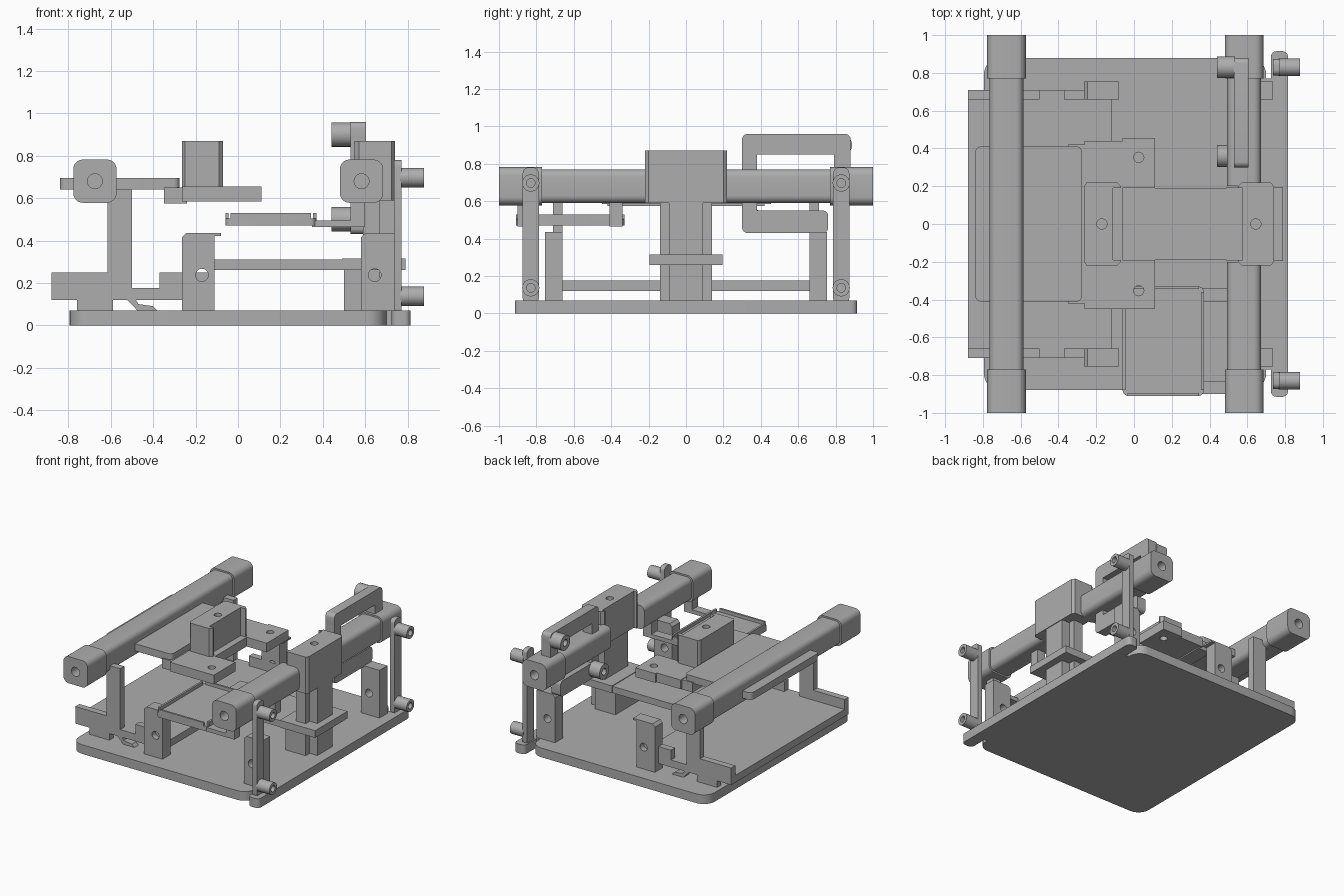
import bpy, bmesh, math

if "Cube" in bpy.data.objects:
    bpy.data.objects.remove(bpy.data.objects["Cube"])

grey = bpy.data.materials.new("plain grey")
grey.diffuse_color = (0.42, 0.42, 0.42, 1)
grey.use_nodes = True
grey.node_tree.nodes["Principled BSDF"].inputs["Base Color"].default_value = grey.diffuse_color


def prism(name, pts, axis, a, b, smooth=False):
    """Extrude a 2D outline along an axis between a and b."""
    place = {'x': lambda u, v, w: (w, u, v),
             'y': lambda u, v, w: (u, w, v),
             'z': lambda u, v, w: (u, v, w)}[axis]
    bm = bmesh.new()
    lo = [bm.verts.new(place(u, v, a)) for u, v in pts]
    hi = [bm.verts.new(place(u, v, b)) for u, v in pts]
    n = len(pts)
    bm.faces.new(lo)
    bm.faces.new(hi)
    for i in range(n):
        j = (i + 1) % n
        bm.faces.new((lo[i], lo[j], hi[j], hi[i]))
    bmesh.ops.recalc_face_normals(bm, faces=bm.faces)
    me = bpy.data.meshes.new(name)
    bm.to_mesh(me)
    bm.free()
    me.materials.append(grey)
    ob = bpy.data.objects.new(name, me)
    bpy.context.collection.objects.link(ob)
    if smooth:
        bpy.ops.object.select_all(action='DESELECT')
        ob.select_set(True)
        bpy.context.view_layer.objects.active = ob
        bpy.ops.object.shade_smooth_by_angle()
    return ob


def rect(u0, u1, v0, v1, r=0, seg=6):
    """Rectangle outline, optionally with rounded corners."""
    if r == 0:
        return [(u0, v0), (u1, v0), (u1, v1), (u0, v1)]
    pts = []
    for k, (cu, cv) in enumerate([(u1 - r, v1 - r), (u0 + r, v1 - r),
                                  (u0 + r, v0 + r), (u1 - r, v0 + r)]):
        for i in range(seg + 1):
            t = math.pi / 2 * (k + i / seg)
            pts.append((cu + r * math.cos(t), cv + r * math.sin(t)))
    return pts


def circle(u, v, r, n=24):
    return [(u + r * math.cos(2 * math.pi * i / n),
             v + r * math.sin(2 * math.pi * i / n)) for i in range(n)]


def box(name, x0, x1, y0, y1, z0, z1):
    return prism(name, rect(x0, x1, y0, y1), 'z', z0, z1)


def drill(ob, u, v, r, axis, a, b):
    """Cut a round hole with a hidden cutter."""
    cut = prism("hole_cutter", circle(u, v, r), axis, a, b)
    cut.hide_render = True
    cut.hide_viewport = True
    m = ob.modifiers.new("hole", 'BOOLEAN')
    m.operation = 'DIFFERENCE'
    m.solver = 'EXACT'
    m.object = cut


# base plate and the side strip
prism("base_plate", rect(-0.795, 0.70, -0.88, 0.88, 0.09), 'z', 0, 0.07, True)
box("base_joint", 0.69, 0.74, -0.77, 0.77, 0, 0.07)
prism("side_strip", rect(0.725, 0.815, -0.915, 0.915, 0.03), 'z', 0, 0.07, True)

# long beams with end caps; the right beam is split by its clamp
for side, cx, spans in (("left", -0.675, [(-0.78, 0.78)]),
                        ("right", 0.583, [(-0.78, -0.2), (0.2, 0.78)])):
    for a, b in spans:
        prism(side + "_beam", rect(cx - 0.09, cx + 0.09, 0.59, 0.77, 0.04),
              'y', a, b, True)
    for s in (-1, 1):
        cap = prism(side + "_beam_cap",
                    rect(cx - 0.102, cx + 0.102, 0.578, 0.782, 0.045),
                    'y', s * 0.77, s * 1.0, True)
        drill(cap, cx, 0.68, 0.035, 'y', s * 0.85, s * 1.05)

# two facing clamps, notched on the inner side
left_clamp = prism("left_clamp", [
    (-0.25, -0.22), (-0.09, -0.22), (-0.07, -0.2), (-0.07, -0.19), (-0.11, -0.19),
    (-0.11, 0.19), (-0.07, 0.19), (-0.07, 0.2), (-0.09, 0.22), (-0.25, 0.22),
    (-0.265, 0.2), (-0.265, -0.2)], 'z', 0.59, 0.87)
drill(left_clamp, -0.17, 0, 0.027, 'z', 0.7, 0.9)
right_clamp = prism("right_clamp", [
    (0.57, -0.22), (0.725, -0.22), (0.74, -0.2), (0.74, 0.2), (0.725, 0.22),
    (0.57, 0.22), (0.55, 0.2), (0.55, 0.19), (0.575, 0.19), (0.575, -0.19),
    (0.55, -0.19), (0.55, -0.2)], 'z', 0.59, 0.87)
drill(right_clamp, 0.645, 0, 0.027, 'z', 0.7, 0.9)

# forked plate under the left clamp
fork = prism("fork_plate", [
    (-0.262, -0.45), (0.11, -0.45), (0.11, -0.19), (-0.06, -0.19),
    (-0.06, 0.19), (0.11, 0.19), (0.11, 0.455), (-0.06, 0.455),
    (-0.06, 0.44), (-0.262, 0.44)], 'z', 0.585, 0.655)
for s in (-1, 1):
    drill(fork, 0.025, s * 0.353, 0.027, 'z', 0.5, 0.7)

# plate carried through the left beam
prism("beam_shelf", rect(-0.84, -0.275, -0.41, 0.41, 0.03), 'z', 0.64, 0.695, True)
box("shelf_bracket", -0.35, -0.24, -0.42, 0.42, 0.575, 0.65)

# central column and its long plate
box("column", 0.5, 0.67, -0.14, 0.14, 0.05, 0.27)
box("column_upper", 0.59, 0.67, -0.14, 0.14, 0.27, 0.6)
box("column_rib", 0.665, 0.735, -0.09, 0.09, 0.05, 0.62)
box("long_plate", -0.11, 0.5, -0.19, 0.19, 0.26, 0.31)
box("column_collar", 0.49, 0.79, -0.195, 0.195, 0.26, 0.315)

# low shelf on the left with rims, posts and feet
box("low_shelf", -0.88, -0.12, -0.67, 0.67, 0.12, 0.175)
for s in (-1, 1):
    y0, y1 = sorted((s * 0.66, s * 0.71))
    box("rim_outer", -0.88, -0.5, y0, y1, 0.12, 0.25)
    box("rim_middle", -0.5, -0.37, y0, y1, 0.12, 0.175)
    box("rim_inner", -0.37, -0.12, y0, y1, 0.12, 0.25)
    box("rim_support", -0.76, -0.59, y0, y1, 0.06, 0.13)
    prism("beam_post", [(-0.615, 0.15), (-0.57, 0.17), (-0.47, 0.065),
                        (-0.375, 0.065), (-0.4, 0.09), (-0.47, 0.1),
                        (-0.5, 0.15), (-0.5, 0.64), (-0.615, 0.64)], 'y', y0, y1)

    # drilled uprights on the base
    ya, yb = sorted((s * 0.66, s * 0.755))
    for name, x0, x1, hx in (("left_upright", -0.265, -0.11, -0.17),
                             ("right_upright", 0.58, 0.735, 0.645)):
        up = prism(name, [(x0, 0.05), (x1, 0.05), (x1, 0.435),
                          (x0 + 0.02, 0.435), (x0, 0.415)], 'y', ya, yb)
        drill(up, hx, 0.237, 0.03, 'y', s * 0.6, s * 0.8)
    box("upright_lip", -0.12, -0.08, ya, yb, 0.422, 0.435)

    # thin side poles with hollow pegs
    prism("side_pole", rect(s * 0.83 - 0.043, s * 0.83 + 0.043, 0.05, 0.78, 0.03),
          'x', 0.735, 0.772, True)
    for z in (0.137, 0.697):
        peg = prism("side_peg", circle(s * 0.83, z, 0.046), 'x', 0.765, 0.878, True)
        drill(peg, s * 0.83, z, 0.023, 'x', 0.79, 0.9)

# tray with a low rim, held by two arms
prism("tray_floor", rect(-0.06, 0.37, -0.91, -0.33, 0.03), 'z', 0.47, 0.505, True)
for x in (-0.06, 0.355):
    box("tray_side_rim", x, x + 0.015, -0.88, -0.36, 0.5, 0.53)
for y in (-0.91, -0.345):
    box("tray_end_rim", -0.035, 0.345, y, y + 0.015, 0.5, 0.53)
for y0, y1 in ((-0.9, -0.83), (-0.41, -0.34)):
    box("tray_arm", 0.35, 0.6, y0, y1, 0.465, 0.495)
    box("tray_hanger", 0.53, 0.6, y0, y1, 0.465, 0.62)

# looped handle around the right beam, with pegs
prism("handle_top", rect(0.3, 0.88, 0.85, 0.96, 0.03), 'x', 0.53, 0.605, True)
prism("handle_bottom", rect(0.3, 0.76, 0.43, 0.55, 0.03), 'x', 0.53, 0.605, True)
box("handle_inner_leg", 0.53, 0.605, 0.3, 0.38, 0.46, 0.93)
box("handle_outer_leg", 0.53, 0.605, 0.79, 0.88, 0.74, 0.93)
for y, z in ((0.83, 0.9), (0.36, 0.5)):
    peg = prism("handle_peg", circle(y, z, 0.058), 'x', 0.44, 0.535, True)
    drill(peg, y, z, 0.025, 'x', 0.42, 0.51)
